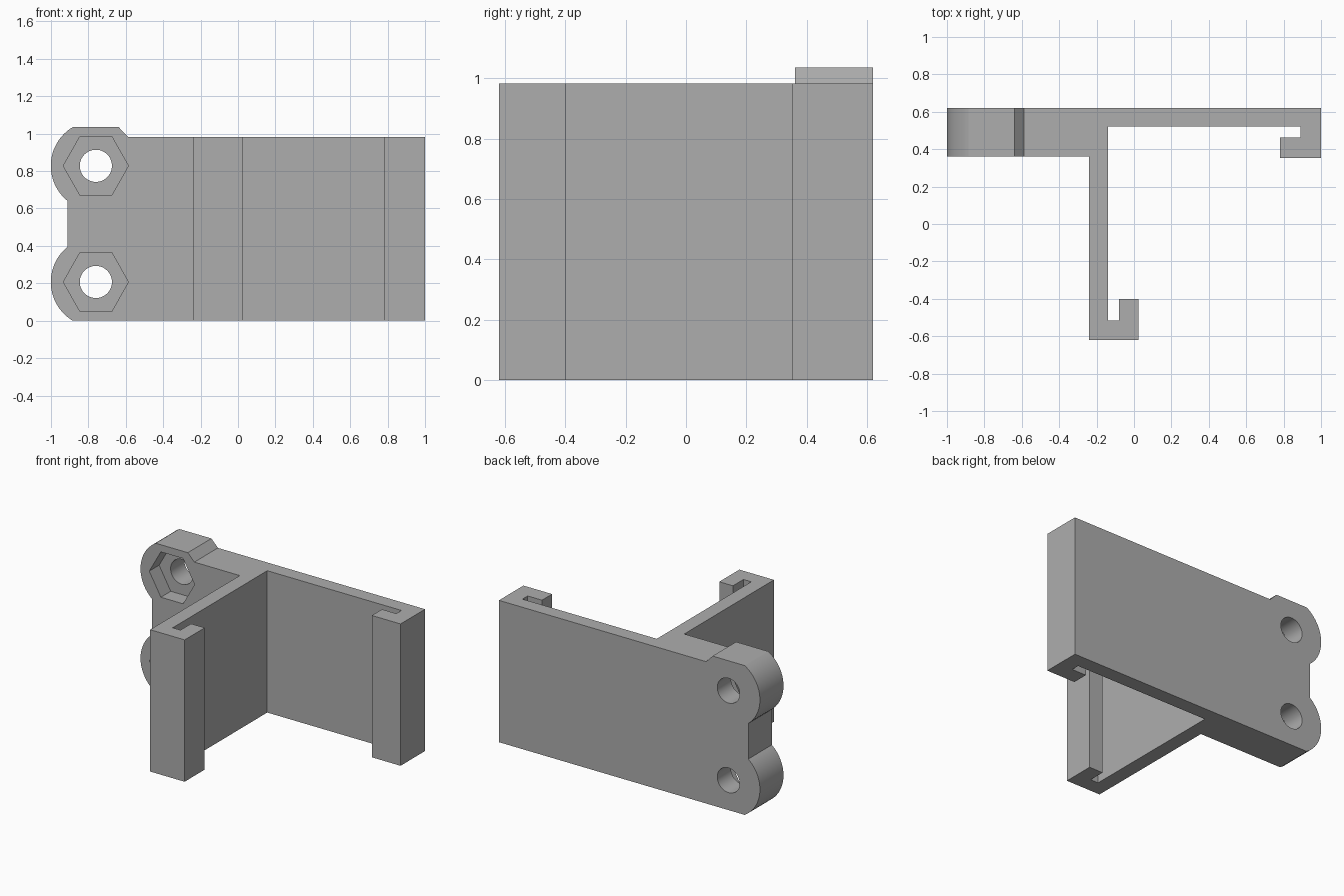
import bpy, math
from mathutils import Vector

old = bpy.data.objects.get("Cube")
if old:
    bpy.data.objects.remove(old, do_unlink=True)

grey = bpy.data.materials.new("plain_grey")
grey.use_nodes = True
grey.diffuse_color = (0.42, 0.42, 0.42, 1)
grey.node_tree.nodes["Principled BSDF"].inputs["Base Color"].default_value = (0.42, 0.42, 0.42, 1)

HEIGHT, EAR_TOP = 0.983, 1.035
BACK, EAR_FRONT, POCKET_FLOOR = 0.62, 0.362, 0.47
BOLT_X, BOLT_Z = -0.76, (0.207, 0.828)


def prism(name, outline, direction):
    """Extrude a closed outline of 3D points along a direction."""
    n = len(outline)
    verts = [Vector(p) for p in outline]
    verts += [v + Vector(direction) for v in verts]
    faces = [tuple(range(n))[::-1], tuple(range(n, 2 * n))]
    faces += [(i, (i + 1) % n, (i + 1) % n + n, i + n) for i in range(n)]
    # outlines drawn in xz and pushed along +y wind the other way
    if direction[1]:
        faces = [f[::-1] for f in faces]
    mesh = bpy.data.meshes.new(name)
    mesh.from_pydata(verts, [], faces)
    mesh.materials.append(grey)
    obj = bpy.data.objects.new(name, mesh)
    bpy.context.collection.objects.link(obj)
    return obj


def combine(target, other, operation):
    """Apply a boolean and discard the helper."""
    mod = target.modifiers.new("combine", "BOOLEAN")
    mod.operation, mod.solver, mod.object = operation, "EXACT", other
    bpy.context.view_layer.objects.active = target
    bpy.ops.object.modifier_apply(modifier=mod.name)
    bpy.data.objects.remove(other, do_unlink=True)


def arc(cx, cz, r, start, end, steps):
    angles = [math.radians(start + (end - start) * i / steps) for i in range(steps + 1)]
    return [(cx + r * math.cos(a), cz + r * math.sin(a)) for a in angles]


# L-shaped walls with hooked lips, drawn in plan (counter-clockwise)
plan = [(-0.24, -0.62), (0.025, -0.62), (0.025, -0.40), (-0.08, -0.40),
        (-0.08, -0.515), (-0.14, -0.515), (-0.14, 0.52), (0.89, 0.52),
        (0.89, 0.463), (0.78, 0.463), (0.78, 0.352), (1.0, 0.352),
        (1.0, BACK), (-0.24, BACK)]
bracket = prism("hooked_bracket", [(x, y, 0) for x, y in plan], (0, 0, HEIGHT))

# Thick mounting plate with two rounded lobes on its edge
side = [(-0.19, 0), (-0.19, HEIGHT), (-0.588, HEIGHT), (-0.638, EAR_TOP)]
side += arc(BOLT_X, BOLT_Z[1], 0.241, 121, 231, 32)
side += arc(BOLT_X, BOLT_Z[0], 0.241, 129, 239, 32)
side[-1] = (side[-1][0], 0)
side = [(x, min(max(z, 0), EAR_TOP)) for x, z in side]
plate = prism("mounting_plate", [(x, EAR_FRONT, z) for x, z in side],
              (0, BACK - EAR_FRONT, 0))
combine(bracket, plate, "UNION")

# Bolt holes and hexagonal nut pockets
for z in BOLT_Z:
    hole = arc(BOLT_X, z, 0.086, 0, 352.5, 47)
    combine(bracket, prism("hole_cutter", [(x, 0.3, h) for x, h in hole], (0, 0.4, 0)), "DIFFERENCE")
    nut = [(0.174, 0), (0.085, 0.157), (-0.085, 0.157),
           (-0.174, 0), (-0.085, -0.157), (0.085, -0.157)]
    pocket = [(BOLT_X + x, 0.3, z + h) for x, h in nut]
    combine(bracket, prism("nut_cutter", pocket, (0, POCKET_FLOOR - 0.3, 0)), "DIFFERENCE")

# Smooth curves, crisp corners
bpy.ops.object.select_all(action="DESELECT")
bracket.select_set(True)
bpy.context.view_layer.objects.active = bracket
bpy.ops.object.shade_smooth_by_angle(angle=math.radians(25))
